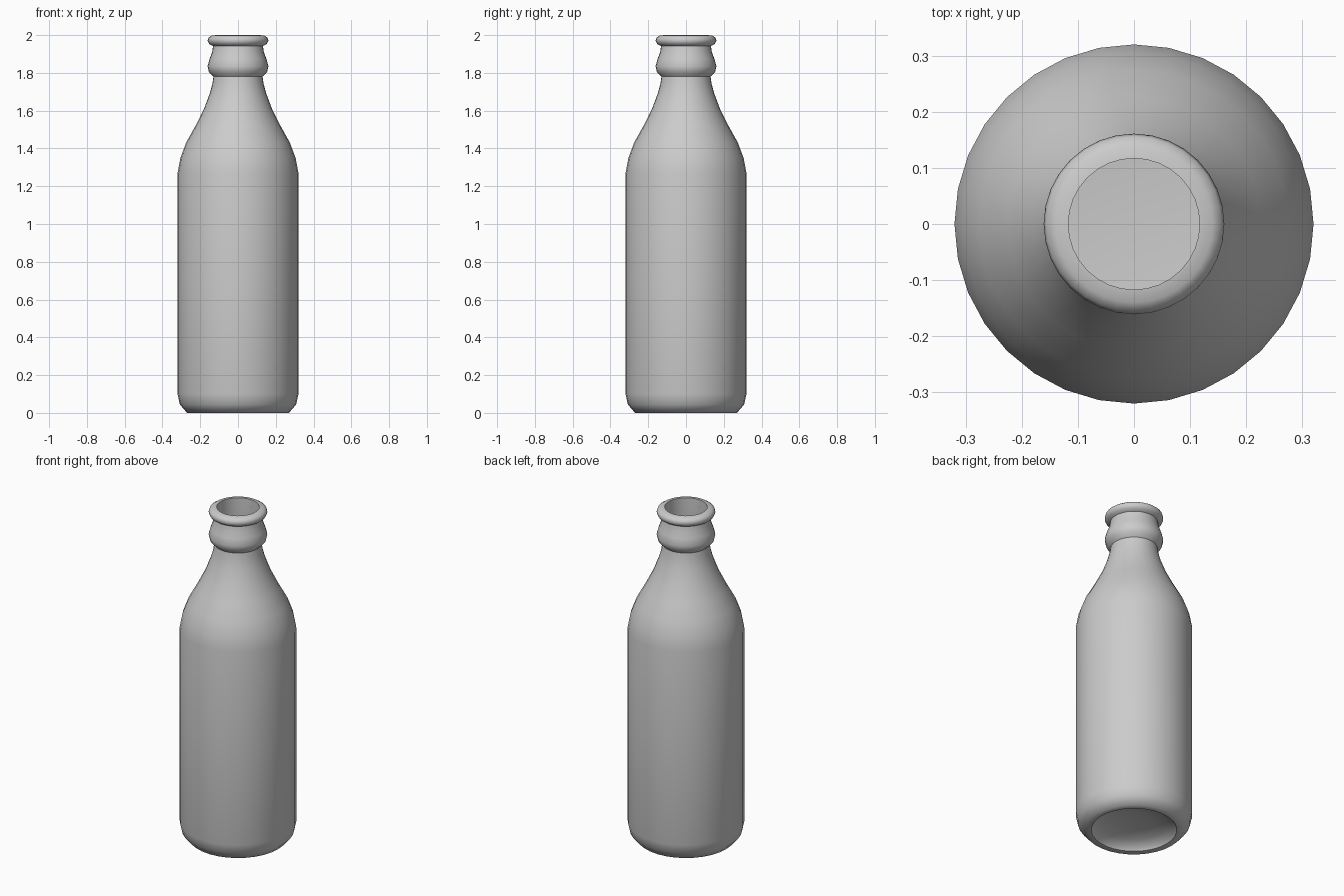
import bpy, bmesh, math

if "Cube" in bpy.data.objects:
    bpy.data.objects.remove(bpy.data.objects["Cube"])

SIDES = 32

# Outer profile (radius, height): punt centre, foot, body, shoulder, collar, lip
outer = [(0, 0.06), (0.10, 0.055), (0.18, 0.04), (0.225, 0.015), (0.235, 0),
         (0.27, 0), (0.308, 0.045), (0.32, 0.10), (0.32, 0.66), (0.32, 1.27),
         (0.305, 1.35), (0.275, 1.43), (0.225, 1.52), (0.18, 1.61),
         (0.15, 1.69), (0.136, 1.74), (0.13, 1.78), (0.154, 1.805),
         (0.161, 1.835), (0.15, 1.875), (0.137, 1.91), (0.132, 1.942),
         (0.152, 1.952), (0.161, 1.97), (0.156, 1.987), (0.14, 1.997)]

# Inner profile: mouth, neck bore, cavity and rounded floor
inner = [(0.117, 2.0), (0.117, 1.78), (0.13, 1.69), (0.16, 1.61),
         (0.205, 1.52), (0.255, 1.43), (0.285, 1.35), (0.30, 1.27),
         (0.30, 0.66), (0.30, 0.14), (0.27, 0.10), (0.15, 0.085), (0, 0.08)]


def lathe(name, profile):
    """Revolve a profile around z into a smooth-shaded object."""
    bm = bmesh.new()
    verts = [bm.verts.new((r, 0, z)) for r, z in profile]
    edges = [bm.edges.new(pair) for pair in zip(verts, verts[1:])]
    bmesh.ops.spin(bm, geom=verts + edges, cent=(0, 0, 0), axis=(0, 0, 1),
                   angle=math.tau, steps=SIDES, use_duplicate=False)
    bmesh.ops.remove_doubles(bm, verts=bm.verts, dist=0.0005)
    bmesh.ops.recalc_face_normals(bm, faces=bm.faces)
    mesh = bpy.data.meshes.new(name)
    bm.to_mesh(mesh)
    bm.free()
    obj = bpy.data.objects.new(name, mesh)
    bpy.context.collection.objects.link(obj)
    bpy.context.view_layer.objects.active = obj
    obj.select_set(True)
    bpy.ops.object.shade_smooth_by_angle(angle=math.radians(50))
    return obj


# Hollow glass bottle
lathe("bottle", outer + inner)
